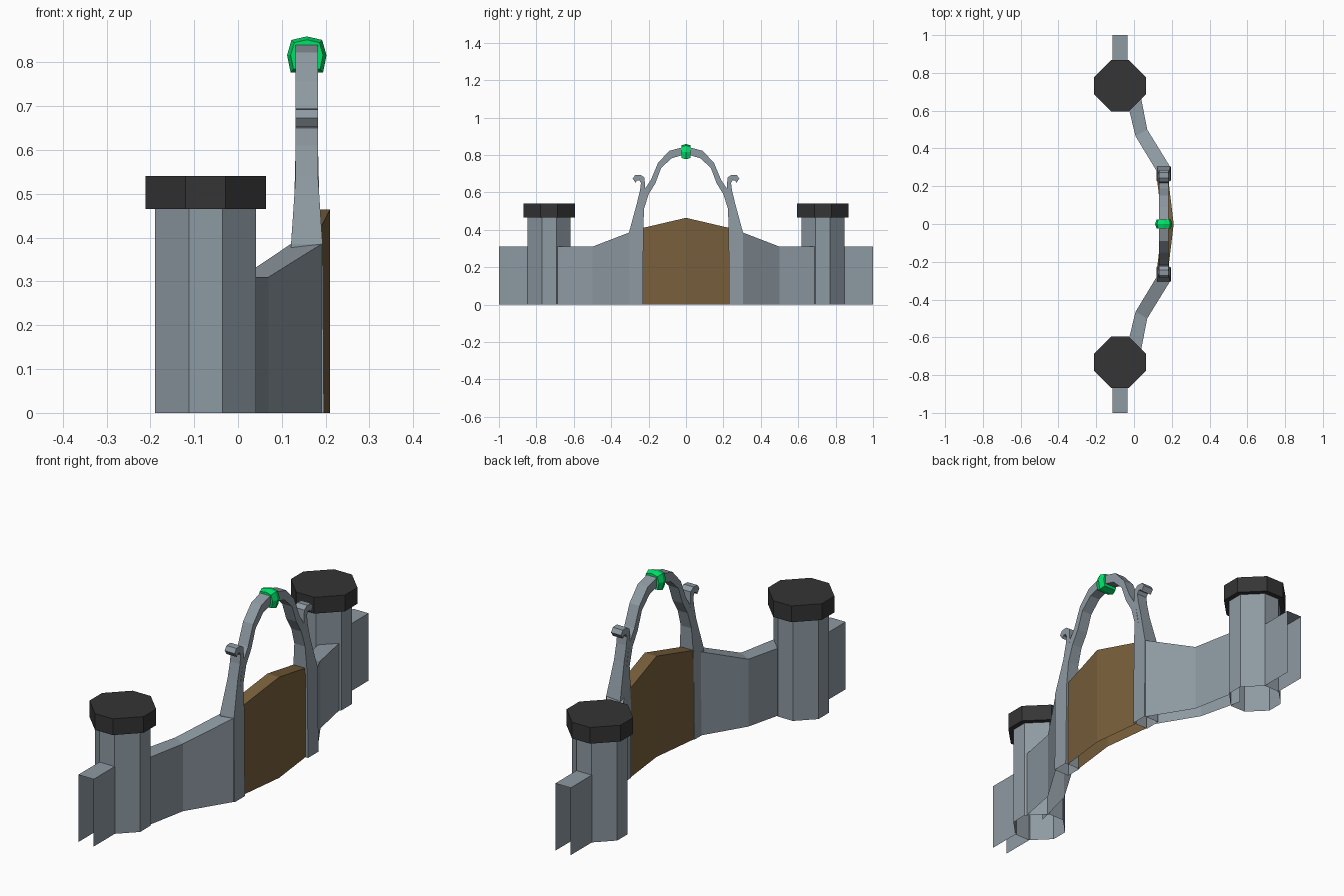
import bpy, bmesh
from mathutils import Vector

if "Cube" in bpy.data.objects:
    bpy.data.objects.remove(bpy.data.objects["Cube"])


def material(name, rgb):
    m = bpy.data.materials.new(name)
    m.diffuse_color = (*rgb, 1)
    m.use_nodes = True
    m.node_tree.nodes["Principled BSDF"].inputs["Base Color"].default_value = m.diffuse_color
    return m


STONE = material("stone", (0.27, 0.32, 0.36))
DARK = material("dark_roof", (0.035, 0.035, 0.035))
WOOD = material("wood", (0.19, 0.115, 0.045))
GREEN = material("green_gem", (0.0, 0.75, 0.14))


def finish(name, bm, mat, mirror=True):
    bmesh.ops.recalc_face_normals(bm, faces=bm.faces)
    me = bpy.data.meshes.new(name)
    bm.to_mesh(me)
    bm.free()
    me.materials.append(mat)
    ob = bpy.data.objects.new(name, me)
    bpy.context.collection.objects.link(ob)
    if mirror:
        mod = ob.modifiers.new("mirror", 'MIRROR')
        mod.use_axis = (False, True, False)
    return ob


def loft(name, sections, mat, start=False, end=False):
    """Skin a row of equal-sized closed sections; undersides on the ground stay open."""
    bm = bmesh.new()
    rings = [[bm.verts.new(p) for p in s] for s in sections]
    n = len(rings[0])
    for a, b in zip(rings, rings[1:]):
        for i in range(n):
            j = (i + 1) % n
            quad = (a[i], a[j], b[j], b[i])
            if any(v.co.z > 0.001 for v in quad):
                bm.faces.new(quad)
    if start:
        bm.faces.new(rings[0])
    if end:
        bm.faces.new(rings[-1])
    return finish(name, bm, mat)


def octagon(a, z, cx=-0.074, cy=0.732):
    b = a / 3
    pts = [(a, -b), (a, b), (b, a), (-b, a), (-a, b), (-a, -b), (-b, -a), (b, -a)]
    return [(cx + x, cy + y, z) for x, y in pts]


# Octagonal towers and their roofs
loft("tower", [octagon(0.115, 0), octagon(0.115, 0.47)], STONE)
loft("tower_roof", [octagon(0.1375, 0.465), octagon(0.1375, 0.54)], DARK, True, True)


# Walls: each section is (outer xy, inner xy, height)
def wall(name, sections):
    loft(name, [[(*o, 0), (*o, h), (*i, h), (*i, 0)] for o, i, h in sections], STONE)


wall("end_wall", [((-0.035, 0.84), (-0.113, 0.84), 0.31),
                  ((-0.035, 1.0), (-0.113, 1.0), 0.31)])
wall("curved_wall", [((0.033, 0.69), (-0.042, 0.67), 0.31),
                     ((0.07, 0.50), (0.008, 0.465), 0.31),
                     ((0.19, 0.305), (0.12, 0.28), 0.385)])


# Pillars and arch: pairs of (outer yz, inner yz), thinner towards the top
def half_width(z):
    if z < 0.385:
        return 0.039 - 0.003 * z / 0.385
    return 0.036 - 0.0105 * min(1, (z - 0.385) / 0.155)


def ribbon(name, pairs, **caps):
    secs = []
    for o, i in pairs:
        wo, wi = half_width(o[1]), half_width(i[1])
        secs.append([(0.157 - wo, *o), (0.157 + wo, *o), (0.157 + wi, *i), (0.157 - wi, *i)])
    loft(name, secs, STONE, **caps)


ribbon("gate_pillar_with_curl", [
    ((0.305, 0), (0.23, 0)), ((0.305, 0.385), (0.228, 0.40)),
    ((0.263, 0.54), (0.224, 0.53)), ((0.246, 0.61), (0.218, 0.62)),
    ((0.241, 0.65), (0.222, 0.68)), ((0.25, 0.665), (0.243, 0.694)),
    ((0.262, 0.663), (0.272, 0.692)), ((0.270, 0.652), (0.285, 0.673))], end=True)
ribbon("arch", [
    ((0.25, 0.50), (0.225, 0.51)), ((0.225, 0.61), (0.2, 0.59)),
    ((0.187, 0.668), (0.163, 0.65)), ((0.15, 0.757), (0.133, 0.73)),
    ((0.09, 0.822), (0.078, 0.782)), ((0, 0.846), (0, 0.805))], start=True)

# Gate: bowed outwards and peaked in the middle
loft("gate", [[(x, y, 0), (x, y, h), (x - 0.06, y, h), (x - 0.06, y, 0)]
              for x, y, h in [(0.182, 0.235, 0.409), (0.21, 0, 0.464)]], WOOD)

# Faceted gem around the crown of the arch
outline = [(0, 0.859), (0.035, 0.851), (0.045, 0.816), (0.037, 0.777),
           (-0.037, 0.777), (-0.045, 0.816), (-0.035, 0.851)]
bm = bmesh.new()
for y, s in ((-0.025, 0.82), (0, 1), (0.025, 0.82)):
    for x, z in outline:
        bm.verts.new(Vector((0.157 + x * s, y, 0.817 + (z - 0.817) * s)))
bmesh.ops.convex_hull(bm, input=bm.verts)
bmesh.ops.dissolve_limit(bm, angle_limit=0.02, verts=bm.verts, edges=bm.edges)
finish("gem", bm, GREEN, mirror=False)
